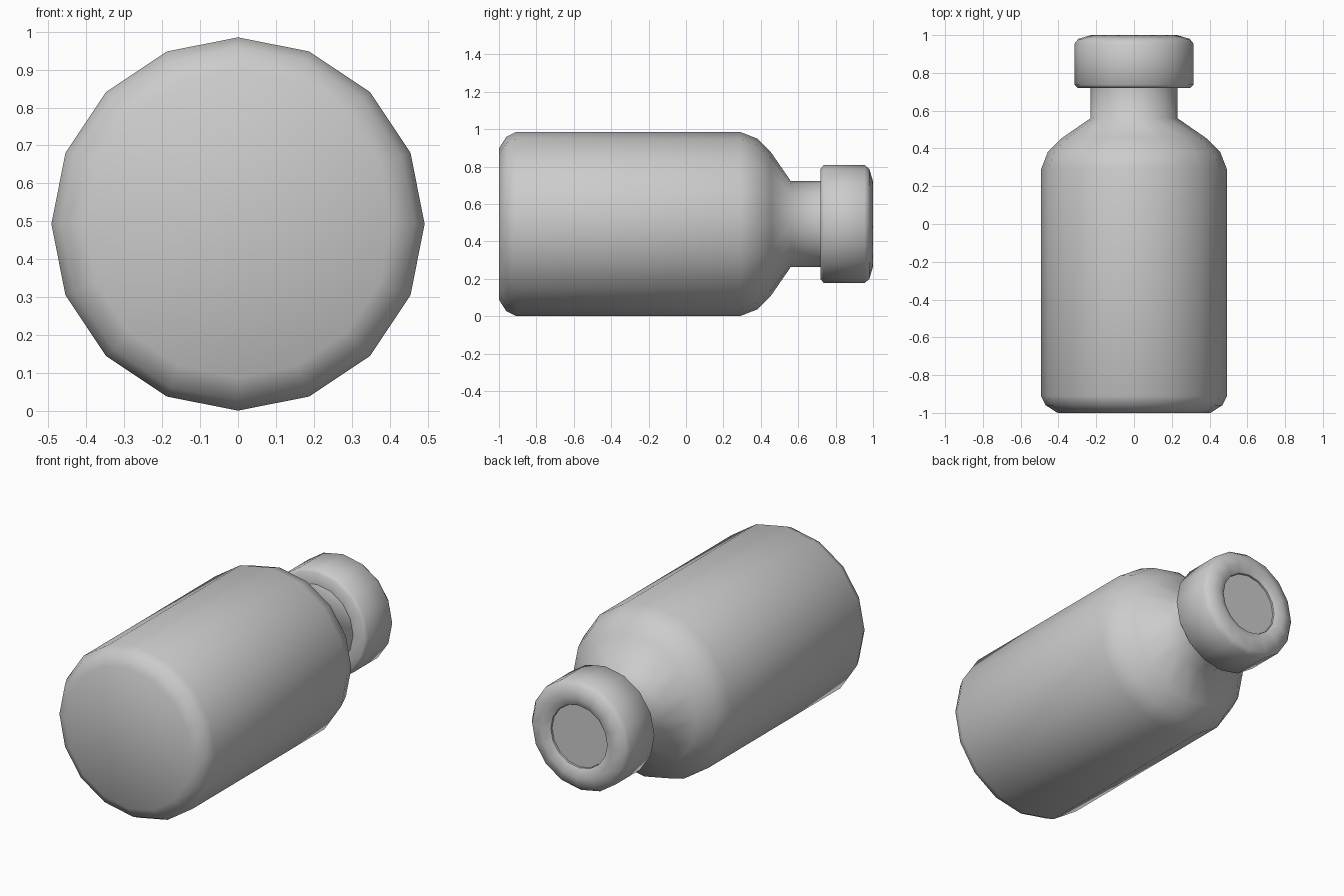
import bpy, bmesh, math

if "Cube" in bpy.data.objects:
    bpy.data.objects.remove(bpy.data.objects["Cube"])

SIDES = 16
AXIS_Z = 0.493


def lathe(name, profile, cap_start=False, cap_end=False):
    """Spin (y, radius) points around the lengthwise axis."""
    bm = bmesh.new()
    rings = []
    for y, r in profile:
        ring = []
        for i in range(SIDES):
            a = 2 * math.pi * i / SIDES
            ring.append(bm.verts.new((r * math.cos(a), y, AXIS_Z + r * math.sin(a))))
        rings.append(ring)
    for a, b in zip(rings, rings[1:]):
        for i in range(SIDES):
            j = (i + 1) % SIDES
            bm.faces.new((a[i], b[i], b[j], a[j]))
    if cap_start:
        bm.faces.new(rings[0])
    if cap_end:
        bm.faces.new(rings[-1][::-1])
    bm.normal_update()
    me = bpy.data.meshes.new(name)
    bm.to_mesh(me)
    bm.free()
    ob = bpy.data.objects.new(name, me)
    bpy.context.collection.objects.link(ob)
    bpy.ops.object.select_all(action='DESELECT')
    ob.select_set(True)
    bpy.context.view_layer.objects.active = ob
    bpy.ops.object.shade_smooth_by_angle(angle=math.radians(62))
    return ob


# Bottle: bevelled base, straight wall, rounded shoulder, neck
lathe("bottle_body", [
    (-1.0, 0.405), (-0.96, 0.467), (-0.91, 0.492),
    (0.29, 0.492), (0.38, 0.457), (0.455, 0.382),
    (0.56, 0.23), (0.725, 0.23)], cap_start=True)

# Crimped cap with a sloped recess in its end
lathe("cap", [
    (0.72, 0.225), (0.72, 0.297), (0.737, 0.315),
    (0.955, 0.315), (0.98, 0.295), (1.0, 0.228),
    (0.975, 0.18), (0.955, 0.18)])

# Stopper at the bottom of the recess
lathe("stopper", [(0.93, 0.178), (0.966, 0.178)], cap_start=True, cap_end=True)
